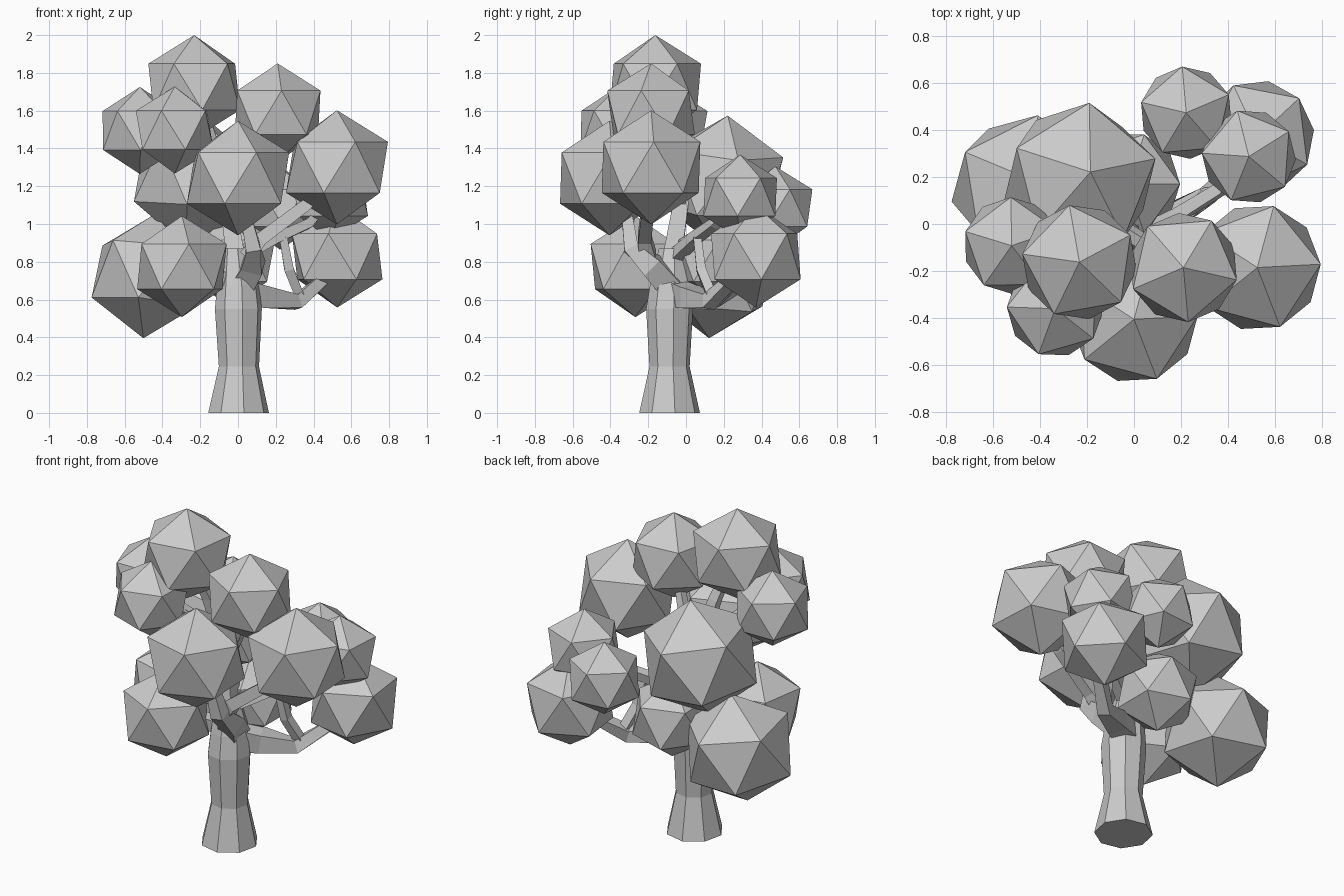
import bpy, bmesh, math
from mathutils import Vector, Matrix

cube = bpy.data.objects.get("Cube")
if cube:
    bpy.data.objects.remove(cube, do_unlink=True)

GREY = (0.6, 0.6, 0.6, 1.0)
grey = bpy.data.materials.new("plain grey")
grey.use_nodes = True
grey.diffuse_color = GREY
grey.node_tree.nodes["Principled BSDF"].inputs["Base Color"].default_value = GREY


def finish(name, bm):
    """Turn a bmesh into a flat shaded grey object."""
    bmesh.ops.recalc_face_normals(bm, faces=bm.faces[:])
    mesh = bpy.data.meshes.new(name)
    bm.to_mesh(mesh)
    bm.free()
    mesh.materials.append(grey)
    obj = bpy.data.objects.new(name, mesh)
    bpy.context.collection.objects.link(obj)
    return obj


def leaf_ball(name, centre, radius, turn, axis=(0, 0, 1)):
    """Icosahedron with one corner along axis, spun by turn degrees."""
    bm = bmesh.new()
    tilt = Vector((0, 0, 1)).rotation_difference(Vector(axis)).to_matrix().to_4x4()
    spin = Matrix.Rotation(math.radians(turn), 4, "Z")
    bmesh.ops.create_icosphere(bm, subdivisions=1, radius=radius,
                               matrix=Matrix.Translation(centre) @ tilt @ spin)
    return finish(name, bm)


def limb(name, path, radii, sides=4, level=False, turn=45):
    """Tapered faceted tube through the points of path."""
    bm = bmesh.new()
    pts = [Vector(p) for p in path]
    rings = []
    for i, p in enumerate(pts):
        along = pts[min(i + 1, len(pts) - 1)] - pts[max(i - 1, 0)]
        along = Vector((0, 0, 1)) if level else along.normalized()
        guide = Vector((0, 1, 0)) if abs(along.y) < 0.8 else Vector((1, 0, 0))
        u = guide.cross(along).normalized()
        v = along.cross(u)
        ring = []
        for k in range(sides):
            a = 2 * math.pi * k / sides + math.radians(turn)
            ring.append(bm.verts.new(p + radii[i] * (u * math.cos(a) + v * math.sin(a))))
        rings.append(ring)
    for low, high in zip(rings, rings[1:]):
        for k in range(sides):
            n = (k + 1) % sides
            bm.faces.new((low[k], low[n], high[n], high[k]))
    bm.faces.new(rings[0])
    bm.faces.new(rings[-1])
    return finish(name, bm)


# Foliage: crown
leaf_ball("crown_top", (-0.232, -0.162, 1.726), 0.274, 28)
leaf_ball("crown_right", (0.21, -0.185, 1.59), 0.26, -13)
leaf_ball("crown_left", (-0.52, -0.092, 1.495), 0.23, 19)
leaf_ball("crown_left_front", (-0.335, -0.36, 1.497), 0.23, 34)

# Foliage: middle
leaf_ball("middle_right", (0.524, -0.185, 1.3), 0.302, 3)
leaf_ball("middle_front", (0.0, -0.405, 1.243), 0.303, 3)
leaf_ball("middle_back", (-0.23, 0.19, 1.228), 0.35, 14, (0.13, 0.09, 1))
leaf_ball("middle_back_right", (0.488, 0.287, 1.143), 0.224, 32)
leaf_ball("far_back_right", (0.222, 0.473, 1.085), 0.22, 23)

# Foliage: low
leaf_ball("low_left_front", (-0.297, -0.268, 0.775), 0.268, -9)
leaf_ball("low_left_back", (-0.468, 0.155, 0.725), 0.333, 9, (0.1, 0.1, 1))
leaf_ball("low_right", (0.525, 0.37, 0.828), 0.27, 43)
leaf_ball("low_back", (-0.025, 0.17, 0.805), 0.247, 0)

# Trunk, flared at the ground and narrowing into the rear fork
limb("trunk",
     [(0.003, -0.087, 0), (0.005, -0.087, 0.245), (0.002, -0.087, 0.55),
      (0.0, -0.08, 0.68), (-0.015, -0.075, 0.87)],
     [0.163, 0.108, 0.126, 0.112, 0.07], sides=8, level=True, turn=10)

# Main forks
limb("rear_fork",
     [(-0.015, -0.07, 0.84), (-0.06, -0.02, 1.15), (-0.14, -0.08, 1.45), (-0.2, -0.14, 1.65)],
     [0.07, 0.055, 0.04, 0.03])
limb("front_fork",
     [(0.03, -0.08, 0.68), (0.08, -0.18, 0.78), (0.08, -0.29, 0.87), (0.03, -0.32, 1.1)],
     [0.09, 0.08, 0.055, 0.035])
limb("right_fork",
     [(0.05, -0.2, 0.83), (0.12, -0.22, 0.92), (0.36, -0.2, 1.1), (0.46, -0.19, 1.2)],
     [0.06, 0.05, 0.045, 0.035])

# Branches to the single leaf balls
limb("low_right_branch",
     [(0.03, -0.04, 0.635), (0.14, 0.02, 0.615), (0.31, 0.12, 0.587), (0.46, 0.25, 0.71), (0.52, 0.34, 0.8)],
     [0.095, 0.08, 0.052, 0.04, 0.03])
limb("low_right_twig",
     [(0.33, 0.14, 0.61), (0.27, 0.08, 0.76), (0.24, 0.06, 0.93)], [0.035, 0.035, 0.03])
limb("back_right_branch",
     [(0.0, -0.06, 0.82), (0.19, 0.04, 0.92), (0.37, 0.15, 1.0), (0.46, 0.25, 1.1)],
     [0.05, 0.04, 0.035, 0.025])
limb("crown_right_branch",
     [(-0.05, -0.02, 1.1), (0.08, -0.1, 1.3), (0.18, -0.17, 1.5)], [0.04, 0.035, 0.025])
limb("crown_left_branch",
     [(-0.08, -0.03, 1.22), (-0.26, -0.16, 1.38), (-0.44, -0.1, 1.47)], [0.04, 0.03, 0.025])
limb("crown_front_branch",
     [(-0.24, -0.15, 1.36), (-0.32, -0.3, 1.45)], [0.03, 0.025])
limb("low_left_branch",
     [(0.0, -0.08, 0.68), (-0.15, -0.16, 0.74), (-0.26, -0.24, 0.77)], [0.06, 0.045, 0.03])
limb("low_left_back_branch",
     [(-0.02, -0.06, 0.76), (-0.2, 0.04, 0.77), (-0.4, 0.12, 0.75)], [0.05, 0.04, 0.03])
